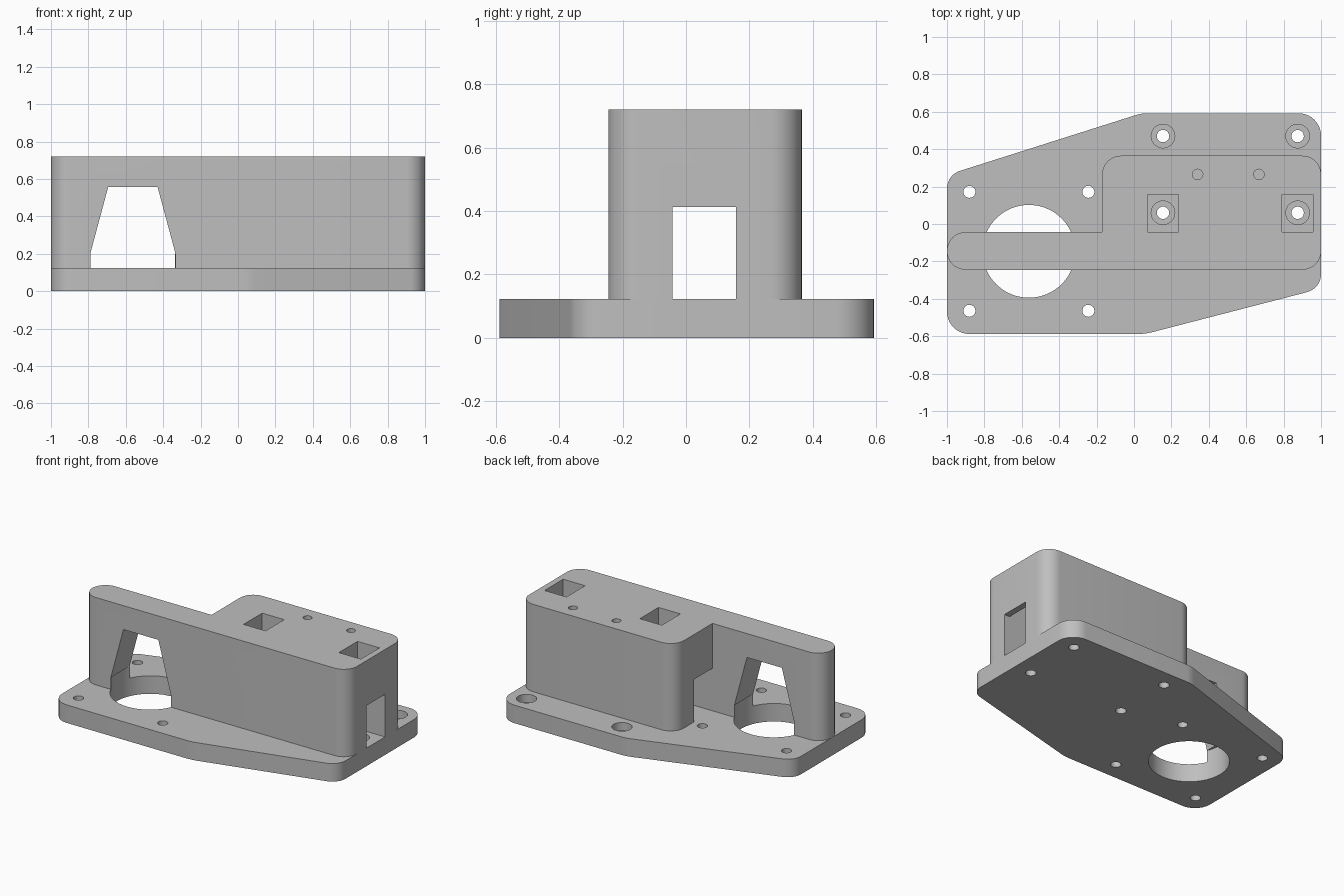
import bpy
import bmesh
import math
from mathutils import Vector, Matrix

cube = bpy.data.objects.get("Cube")
if cube:
    bpy.data.objects.remove(cube, do_unlink=True)

grey = bpy.data.materials.new("plain grey")
grey.use_nodes = True
grey.diffuse_color = (0.52, 0.52, 0.52, 1)
grey.node_tree.nodes["Principled BSDF"].inputs["Base Color"].default_value = grey.diffuse_color

PLATE_TOP = 0.123
TOP = 0.72
WALL_FRONT, WALL_BACK = -0.245, -0.043


def rounded(corners, steps=10):
    """Counter-clockwise outline from (x, y, fillet radius) corners."""
    out = []
    for i, (x, y, r) in enumerate(corners):
        p = Vector((x, y))
        if r == 0:
            out.append(p)
            continue
        a = (Vector(corners[i - 1][:2]) - p).normalized()
        b = (Vector(corners[(i + 1) % len(corners)][:2]) - p).normalized()
        half = a.angle(b) / 2
        centre = p + (a + b).normalized() * r / math.sin(half)
        start = p + a * r / math.tan(half) - centre
        turn = math.pi - 2 * half
        for k in range(steps + 1):
            out.append(centre + Matrix.Rotation(turn * k / steps, 2) @ start)
    return out


def rect(x0, x1, y0, y1):
    return [Vector(c) for c in ((x0, y0), (x1, y0), (x1, y1), (x0, y1))]


def circle(x, y, r, n=48):
    return [Vector((x + r * math.cos(math.tau * k / n), y + r * math.sin(math.tau * k / n)))
            for k in range(n)]


def prism(name, outline, low, high, upright=False):
    """Extrude along z, or along y when upright (outline is then x, z)."""
    bm = bmesh.new()
    place = (lambda p: (p.x, low, p.y)) if upright else (lambda p: (p.x, p.y, low))
    face = bm.faces.new([bm.verts.new(place(p)) for p in outline])
    grown = bmesh.ops.extrude_face_region(bm, geom=[face])["geom"]
    move = Vector((0, high - low, 0) if upright else (0, 0, high - low))
    bmesh.ops.translate(bm, vec=move, verts=[v for v in grown if isinstance(v, bmesh.types.BMVert)])
    bmesh.ops.recalc_face_normals(bm, faces=bm.faces)
    mesh = bpy.data.meshes.new(name)
    bm.to_mesh(mesh)
    bm.free()
    mesh.materials.append(grey)
    obj = bpy.data.objects.new(name, mesh)
    bpy.context.collection.objects.link(obj)
    return obj


def cut(target, *shape, **options):
    cutter = prism("cutter", *shape, **options)
    cutter.hide_render = True
    mod = target.modifiers.new("cut", "BOOLEAN")
    mod.operation = "DIFFERENCE"
    mod.solver = "EXACT"
    mod.object = cutter
    bpy.context.view_layer.objects.active = target
    bpy.ops.object.modifier_apply(modifier=mod.name)
    bpy.data.objects.remove(cutter, do_unlink=True)


# Base plate with tapered, rounded outline
base = prism("base_plate", rounded([
    (-1, -0.588, 0.12), (0.06, -0.588, 0.3), (1, -0.345, 0.1),
    (1, 0.592, 0.12), (0.04, 0.592, 0.2), (-1, 0.262, 0.1)]), 0, PLATE_TOP)

# Large bore with four mounting holes around it
bore = (-0.562, -0.146, 0.248)
cut(base, circle(*bore, n=72), -0.1, 0.3)
for sx in (-1, 1):
    for sy in (-1, 1):
        cut(base, circle(bore[0] + sx * 0.318, bore[1] + sy * 0.318, 0.032, 32), -0.1, 0.3)

# Counterbored screw holes
SCREW_X = (0.155, 0.875)
for x in SCREW_X:
    for y in (0.47, 0.06):
        cut(base, circle(x, y, 0.033, 32), -0.1, 0.3)
        cut(base, circle(x, y, 0.063), 0.068, 0.3)

# Housing: long thin wall joined to a wide block
housing = prism("housing", rounded([
    (-1, WALL_FRONT, 0.1), (1, WALL_FRONT, 0.1), (1, 0.365, 0.1),
    (-0.17, 0.365, 0.1), (-0.17, WALL_BACK, 0), (-1, WALL_BACK, 0.1)]), PLATE_TOP, TOP)

# Tunnel along the block
cut(housing, rect(-0.3, 1.1, WALL_BACK, 0.158), 0, 0.413)

# Square access shafts down to the tunnel
for x in SCREW_X:
    cut(housing, rect(x - 0.083, x + 0.083, WALL_BACK, 0.158), 0.35, 0.8)

# Blind holes in the block top
for x in (0.34, 0.668):
    cut(housing, circle(x, 0.265, 0.028, 32), 0.42, 0.8)

# Wall window: bore clearance below, tapered opening above
cut(housing, circle(*bore, n=72), 0, 0.205)
taper = [Vector((bore[0] + dx, z)) for dx, z in
         ((-0.228, 0.2), (0.228, 0.2), (0.132, 0.557), (-0.132, 0.557))]
cut(housing, taper, -0.4, 0.1, upright=True)

# Smooth the rounded walls, keep edges sharp
bpy.ops.object.select_all(action="DESELECT")
for part in (base, housing):
    part.select_set(True)
bpy.context.view_layer.objects.active = base
bpy.ops.object.shade_smooth_by_angle(angle=math.radians(25))
